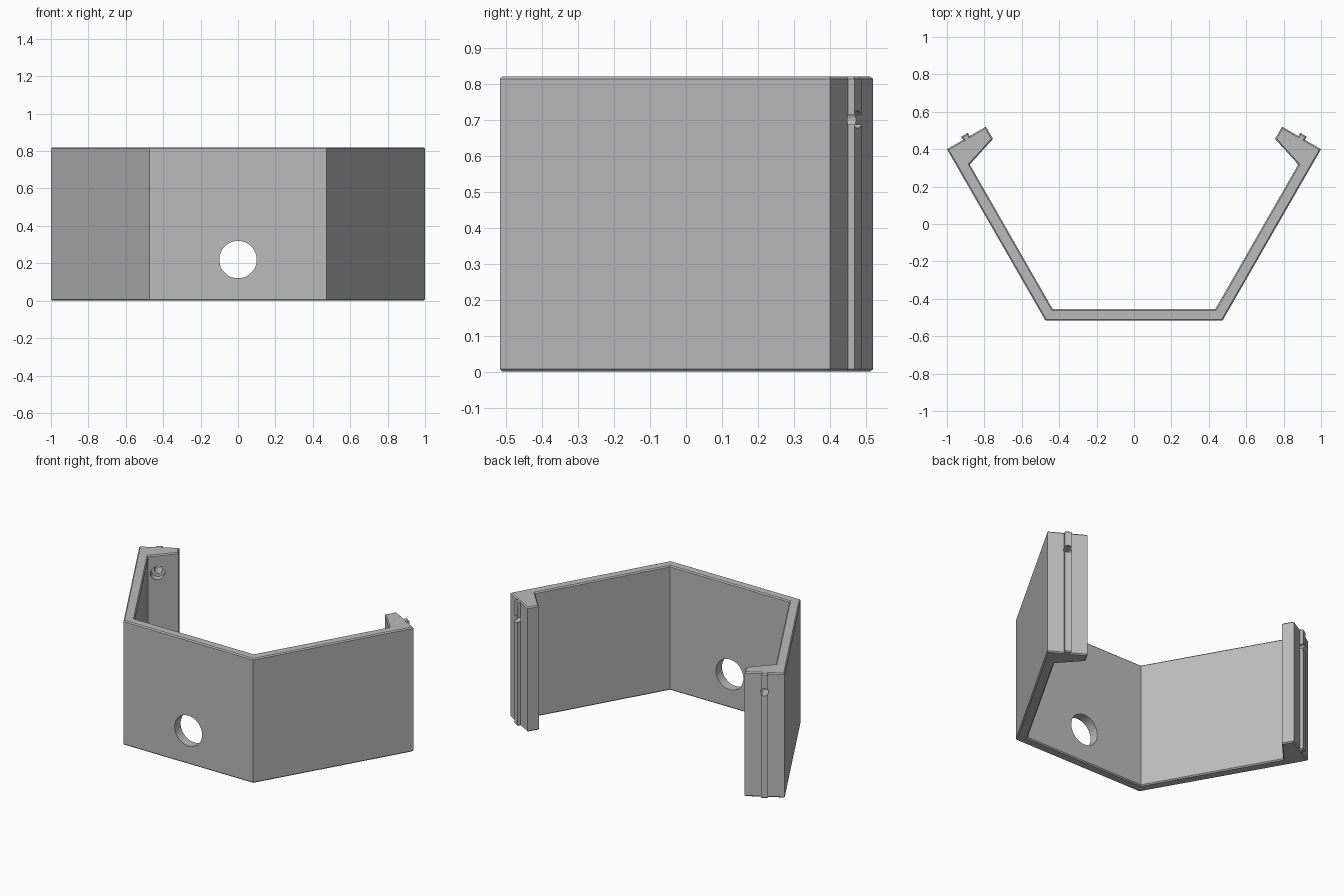
import bpy
import bmesh
from mathutils import Vector

cube = bpy.data.objects.get("Cube")
if cube:
    bpy.data.objects.remove(cube, do_unlink=True)

HEIGHT = 0.82
CHAMFER = 0.007

grey = bpy.data.materials.new("matte grey")
grey.use_nodes = True
grey.diffuse_color = (0.5, 0.5, 0.5, 1)
grey.node_tree.nodes["Principled BSDF"].inputs["Base Color"].default_value = (0.5, 0.5, 0.5, 1)

# End face of each arm: start corner, direction along it, outward normal
corner = Vector((1.0, 0.4))
along = Vector((-0.866, 0.5))
outward = Vector((0.5, 0.866))


def on_end(t, out=0.0):
    """Point at distance t along the end face, raised by out."""
    return corner + along * t + outward * out


# Half of the bracket outline, outer wall to inner wall, with the end ridge
half = [Vector((0.473, -0.517)), corner,
        on_end(0.1), on_end(0.1, 0.02), on_end(0.14, 0.02), on_end(0.14),
        on_end(0.24), Vector((0.754, 0.455)),
        Vector((0.878, 0.318)), Vector((0.435, -0.455))]
outline = half + [Vector((-p.x, p.y)) for p in reversed(half)]

# Extrude the outline and chamfer its top and bottom rims
bm = bmesh.new()
base = bm.faces.new([bm.verts.new((p.x, p.y, 0)) for p in outline])
top = bmesh.ops.extrude_face_region(bm, geom=[base], use_keep_orig=True)["geom"]
bmesh.ops.translate(bm, vec=(0, 0, HEIGHT),
                    verts=[g for g in top if isinstance(g, bmesh.types.BMVert)])
bmesh.ops.recalc_face_normals(bm, faces=bm.faces)
rims = [e for e in bm.edges if abs(e.verts[0].co.z - e.verts[1].co.z) < 1e-5]
bmesh.ops.bevel(bm, geom=rims, offset=CHAMFER, segments=1, affect="EDGES")
bmesh.ops.recalc_face_normals(bm, faces=bm.faces)
mesh = bpy.data.meshes.new("bracket")
bm.to_mesh(mesh)
bm.free()
mesh.materials.append(grey)
bracket = bpy.data.objects.new("bracket", mesh)
bpy.context.collection.objects.link(bracket)


def drill(start, end, radius):
    """Cut a round hole between two points."""
    start, end = Vector(start), Vector(end)
    axis = end - start
    bpy.ops.mesh.primitive_cylinder_add(
        vertices=48, radius=radius, depth=axis.length, location=(start + end) / 2,
        rotation=axis.to_track_quat("Z", "Y").to_euler())
    cutter = bpy.context.object
    cutter.name = "hole_cutter"
    cutter.hide_render = True
    cutter.data.materials.append(grey)
    bpy.ops.object.select_all(action="DESELECT")
    bracket.select_set(True)
    bpy.context.view_layer.objects.active = bracket
    cut = bracket.modifiers.new("hole", "BOOLEAN")
    cut.operation = "DIFFERENCE"
    cut.solver = "EXACT"
    cut.object = cutter
    bpy.ops.object.modifier_apply(modifier=cut.name)
    bpy.data.objects.remove(cutter, do_unlink=True)


# Cable hole in the front wall
drill((0, -0.6, 0.22), (0, -0.4, 0.22), 0.1)

# Screw holes through both arm ends, countersunk on the inside
for side in (1, -1):
    for out, radius in ((0.06, 0.024), (-0.07, 0.043)):
        a, b = on_end(0.12, out), on_end(0.12, -0.24)
        drill((side * a.x, a.y, 0.7), (side * b.x, b.y, 0.7), radius)

bpy.ops.object.shade_smooth_by_angle(angle=0.5)
